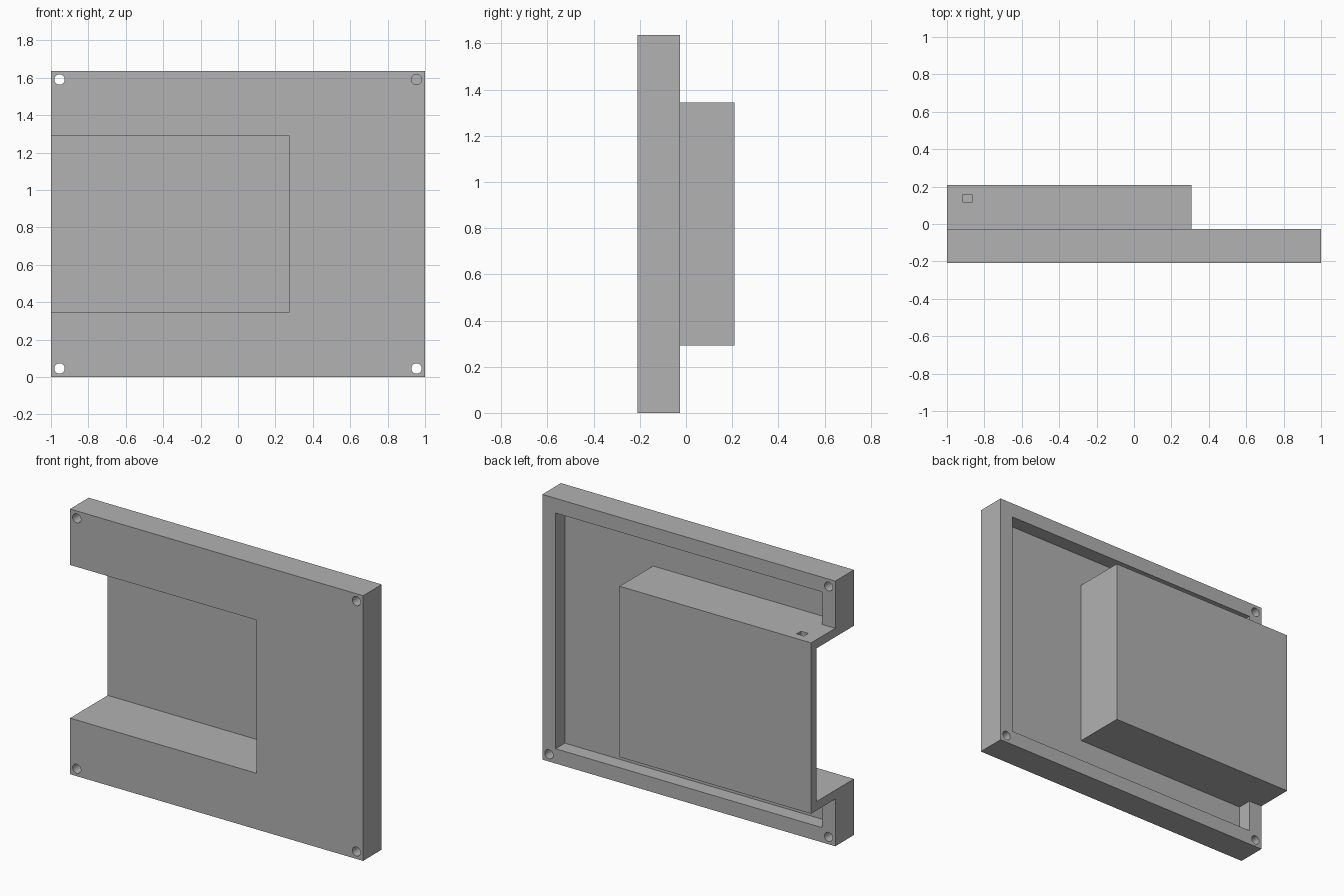
import bpy
from math import radians

default = bpy.data.objects.get("Cube")
if default:
    bpy.data.objects.remove(default, do_unlink=True)

W, H = 1.0, 1.636           # half width, full height
FRONT, RIM, BACK = -0.209, -0.027, 0.209

grey = bpy.data.materials.new("mid grey")
grey.use_nodes = True
colour = (0.445, 0.445, 0.445, 1)
grey.diffuse_color = colour
grey.node_tree.nodes["Principled BSDF"].inputs["Base Color"].default_value = colour


def box(name, low, high):
    """Box between two opposite corners."""
    bpy.ops.mesh.primitive_cube_add(size=1)
    ob = bpy.context.object
    ob.name = name
    for v in ob.data.vertices:
        v.co = [(a + b) / 2 + c * (b - a) for a, b, c in zip(low, high, v.co)]
    ob.data.materials.append(grey)
    return ob


def combine(target, other, operation):
    """Boolean the other solid into the target, then discard it."""
    other.hide_render = True
    mod = target.modifiers.new(other.name, "BOOLEAN")
    mod.operation, mod.object, mod.solver = operation, other, "EXACT"
    bpy.context.view_layer.objects.active = target
    bpy.ops.object.modifier_apply(modifier=mod.name)
    bpy.data.objects.remove(other, do_unlink=True)


# Panel with a shallow recess in its back, leaving a rim
panel = box("recessed_panel", (-W, FRONT, 0), (W, RIM, H))
rim = 0.091
combine(panel, box("recess", (-W + rim, -0.118, rim), (W - rim, 0.1, H - rim)), "DIFFERENCE")

# Housing on the back, hollow and open to the front and the right side
combine(panel, box("housing", (-W, -0.15, 0.291), (0.307, BACK, 1.345)), "UNION")
combine(panel, box("cavity", (-1.2, -0.4, 0.346), (0.273, 0.158, 1.291)), "DIFFERENCE")

# Small square cable hole in the top of the housing
combine(panel, box("cable_hole", (-0.915, 0.115, 1.2), (-0.865, 0.157, 1.5)), "DIFFERENCE")

# Screw holes through the four corners
inset = 0.0455
for x in (-W + inset, W - inset):
    for z in (inset, H - inset):
        bpy.ops.mesh.primitive_cylinder_add(vertices=32, radius=0.028, depth=1,
                                            location=(x, 0, z), rotation=(radians(90), 0, 0))
        hole = bpy.context.object
        hole.name = "screw_hole"
        hole.data.materials.append(grey)
        combine(panel, hole, "DIFFERENCE")

# One colour throughout, smooth hole walls with sharp edges
panel.data.materials.clear()
panel.data.materials.append(grey)
bpy.ops.object.select_all(action="DESELECT")
panel.select_set(True)
bpy.context.view_layer.objects.active = panel
bpy.ops.object.shade_smooth_by_angle(angle=radians(30))
